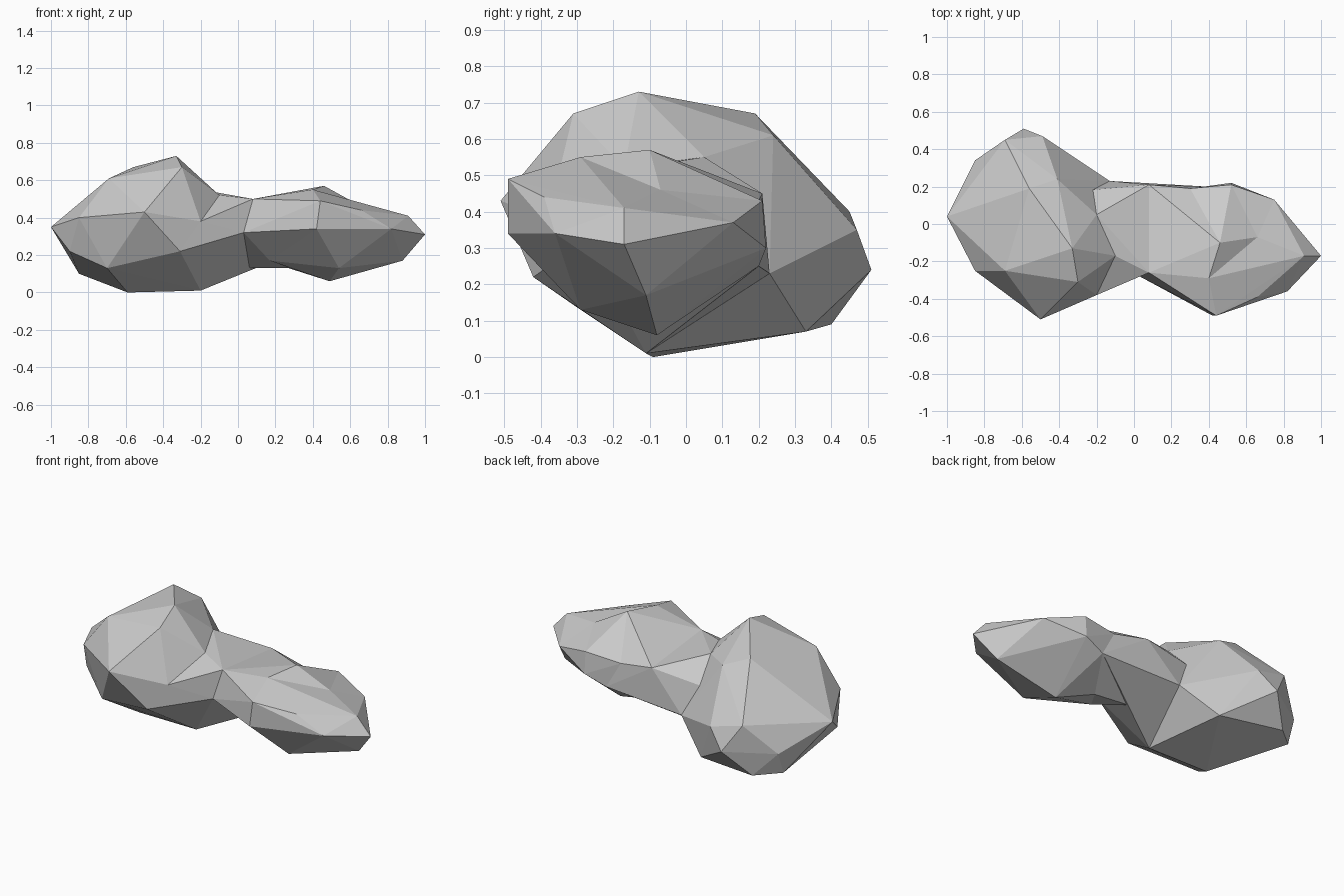
import bpy
import bmesh
from mathutils import Vector

SCALE = 0.01  # corner points below are in hundredths of a unit

default_cube = bpy.data.objects.get("Cube")
if default_cube:
    bpy.data.objects.remove(default_cube, do_unlink=True)


def make_material(name, colour):
    material = bpy.data.materials.new(name)
    material.use_nodes = True
    material.diffuse_color = colour
    for node in material.node_tree.nodes:
        if node.type == "BSDF_PRINCIPLED":
            node.inputs["Base Color"].default_value = colour
    return material


def press_dent(bm, point, rim):
    """Replace the faces spanned by the rim corners with a fan into a dent."""
    rim_points = [Vector(corner) * SCALE for corner in rim]

    def on_rim(vert):
        return any((vert.co - corner).length < SCALE / 2 for corner in rim_points)

    spanned = [face for face in bm.faces if all(map(on_rim, face.verts))]
    border = [
        edge for edge in bm.edges
        if sum(face in spanned for face in edge.link_faces) == 1
    ]
    bmesh.ops.delete(bm, geom=spanned, context="FACES")
    middle = bm.verts.new(Vector(point) * SCALE)
    for edge in border:
        bm.faces.new([*edge.verts, middle])


def make_chunk(name, corners, material, dents=()):
    """Wrap a faceted boulder around a few corner points, then dent it."""
    mesh = bpy.data.meshes.new(name)
    bm = bmesh.new()
    for corner in corners:
        bm.verts.new(Vector(corner) * SCALE)
    hull = bmesh.ops.convex_hull(bm, input=list(bm.verts))
    unused = set(hull["geom_interior"]) | set(hull["geom_unused"])
    bmesh.ops.delete(
        bm,
        geom=[item for item in unused if isinstance(item, bmesh.types.BMVert)],
        context="VERTS",
    )
    for point, rim in dents:
        press_dent(bm, point, rim)
    bmesh.ops.recalc_face_normals(bm, faces=list(bm.faces))
    bm.to_mesh(mesh)
    bm.free()
    mesh.materials.append(material)
    chunk = bpy.data.objects.new(name, mesh)
    bpy.context.scene.collection.objects.link(chunk)
    return chunk


def fuse(body, chunk):
    """Weld one chunk into the body and remove the buried faces."""
    union = body.modifiers.new("fuse_" + chunk.name, "BOOLEAN")
    union.operation = "UNION"
    union.solver = "EXACT"
    union.object = chunk
    bpy.context.view_layer.objects.active = body
    bpy.ops.object.modifier_apply(modifier=union.name)
    bpy.data.objects.remove(chunk, do_unlink=True)


# Rings of corners on either side of the narrow waist
large_side_ring = [
    (-10, -17, 52), (-20, 5, 55), (-25, 18, 41), (-13, 23, 23),
    (-20, -38, 38), (-31, -42, 22), (-20, -11, 1),
]
waist_top, waist_back, waist_front = (8, -26, 50), (8, 21, 45), (3, -28, 32)
waist_base, waist_heel = (5, 2, 13), (39, 20, 25)
small_side_ring = [waist_top, waist_back, waist_front, waist_base, waist_heel]

# Large lobe: crown, sides, then underside
large_lobe_corners = [
    (-33, -13, 73), (-30, -31, 67), (-56, 19, 67), (-41, 24, 61),
    (-69, -25, 61), (-85, -25, 40), (-50, -51, 43), (-100, 4, 35),
    (-69, 45, 40), (-49, 47, 35), (-59, 51, 24), (-85, 34, 23),
    (-85, 29, 10), (-90, -15, 22), (-70, -29, 13), (-72, 40, 9),
    (-33, 33, 7), (-59, -9, 0),
]

# Small lobe: named corners border its dents
peak, brow, cheek = (46, -10, 57), (40, -29, 55), (66, -39, 44)
nose, shoulder, back_rim = (91, -17, 41), (75, 13, 37), (52, 21, 43)
back_low, front_low = (52, 22, 30), (42, -49, 34)
keel_front, keel = (54, -29, 13), (49, -8, 6)
small_lobe_corners = [
    peak, brow, cheek, nose, shoulder, back_rim, back_low, front_low,
    keel_front, keel, (44, -49, 49), (82, -36, 34), (100, -17, 31),
    (88, -11, 17),
]

# Dents in the small lobe: top, back, lower front, belly
hollow = (17, -16, 17)
small_lobe_dents = [
    ((66, -7, 46), [peak, brow, cheek, nose, shoulder, back_rim]),
    ((30, 19, 41), [waist_back, peak, back_rim, back_low, waist_heel]),
    (hollow, [waist_front, front_low, keel_front, keel, waist_base]),
    ((27, -1, 13), [waist_base, hollow, keel, waist_heel]),
]

# Assemble the rock from two lobes and a waist
stone = make_material("grey_stone", (0.6, 0.6, 0.6, 1.0))
rock = make_chunk("rock", large_lobe_corners + large_side_ring, stone)
waist = make_chunk("waist", large_side_ring + small_side_ring, stone)
small_lobe = make_chunk(
    "small_lobe", small_lobe_corners + small_side_ring, stone, small_lobe_dents
)
fuse(rock, waist)
fuse(rock, small_lobe)

# Crisp facets
for face in rock.data.polygons:
    face.use_smooth = False
